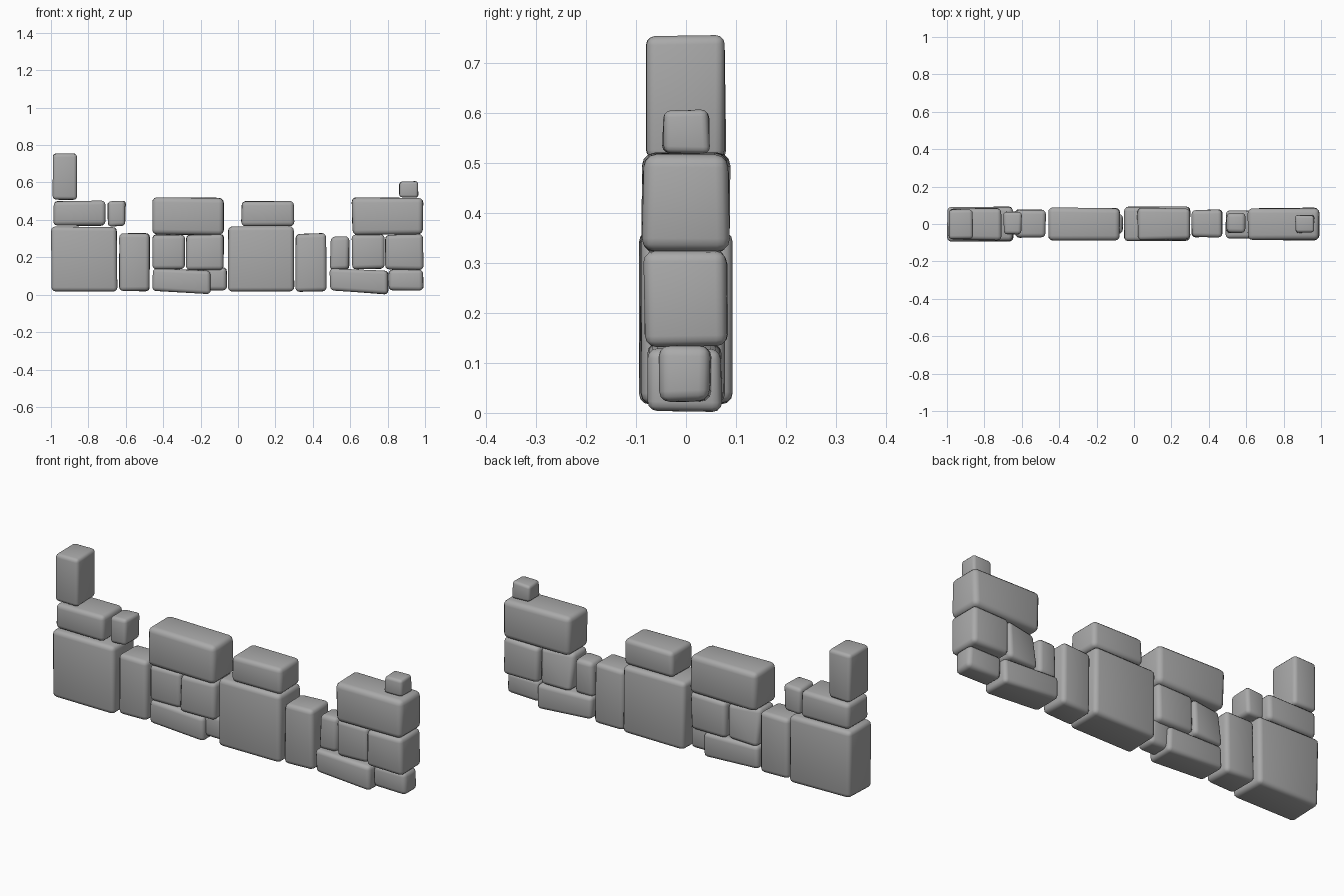
import bpy
import bmesh
import random
from mathutils import Vector

random.seed(4)
cube = bpy.data.objects.get("Cube")
if cube:
    bpy.data.objects.remove(cube, do_unlink=True)

# Single grey stone colour
stone = bpy.data.materials.new("grey_stone")
stone.use_nodes = True
GREY = (0.4, 0.4, 0.4, 1)
stone.diffuse_color = GREY
bsdf = stone.node_tree.nodes["Principled BSDF"]
bsdf.inputs["Base Color"].default_value = GREY
bsdf.inputs["Roughness"].default_value = 0.8


def block(name, x, y, z, bevel=0.022, tilt=0.0, pinch=0.0):
    """Rounded stone filling the x, y, z ranges; tilt drops its left end, pinch narrows its back."""
    low = Vector((x[0], y[0], z[0]))
    high = Vector((x[1], y[1], z[1]))
    size, middle = high - low, (low + high) / 2
    bm = bmesh.new()
    bmesh.ops.create_cube(bm, size=1)
    for v in bm.verts:
        side = v.co.copy()
        v.co = Vector([middle[i] + side[i] * size[i] for i in range(3)])
        # Hand-cut irregularity, always inwards
        for i in range(3):
            v.co[i] -= side[i] * random.uniform(0, 0.014)
        if side.z < 0:
            v.co.z -= tilt * (side.x + 0.5)
        else:
            v.co.z -= tilt * 0.5 * (side.x + 0.5)
        if side.y > 0 and side.x < 0:
            v.co.y -= pinch * (side.z + 0.5)
    bmesh.ops.bevel(bm, geom=bm.edges[:], offset=bevel, segments=3,
                    profile=0.5, affect='EDGES', clamp_overlap=True)
    for f in bm.faces:
        f.smooth = True
    mesh = bpy.data.meshes.new(name)
    bm.to_mesh(mesh)
    bm.free()
    mesh.materials.append(stone)
    obj = bpy.data.objects.new(name, mesh)
    bpy.context.collection.objects.link(obj)
    return obj


# Big square stone with a tall narrow stone beside it, used twice
for label, start in (("right", -1.0), ("middle", -0.055)):
    block(label + "_big_stone", (start, start + 0.357), (-0.095, 0.095), (0.015, 0.367))
    block(label + "_upright_stone", (start + 0.36, start + 0.532), (-0.075, 0.08), (0.015, 0.33))

# Stacked bay: base stones, two middle stones and a long top stone, used twice
for label, start in (("centre", -0.46), ("left", 0.607)):
    block(label + "_top_stone", (start, start + 0.387), (-0.09, 0.09), (0.318, 0.522), 0.026)
    block(label + "_middle_stone_a", (start, start + 0.178), (-0.075, 0.08), (0.135, 0.325), pinch=0.035)
    block(label + "_middle_stone_b", (start + 0.178, start + 0.388), (-0.087, 0.085), (0.13, 0.325))
for label, start in (("centre", -0.46), ("left", 0.488)):
    block(label + "_base_stone", (start, start + 0.318), (-0.078, 0.075), (0.018, 0.142), 0.02, tilt=0.018)
block("centre_base_filler", (-0.19, -0.055), (-0.055, 0.055), (0.018, 0.15))
block("left_base_end", (0.802, 0.995), (-0.058, 0.053), (0.018, 0.137))
block("left_small_upright", (0.49, 0.597), (-0.052, 0.06), (0.13, 0.315))

# Upper loose stones
block("right_upper_slab", (-0.99, -0.705), (-0.088, 0.088), (0.365, 0.505))
block("middle_upper_slab", (0.015, 0.305), (-0.088, 0.088), (0.365, 0.505))
block("right_tower_stone", (-0.992, -0.858), (-0.085, 0.082), (0.503, 0.76), 0.018)
block("right_small_stone", (-0.7, -0.598), (-0.058, 0.07), (0.363, 0.503), 0.018)
block("left_cap_stone", (0.86, 0.968), (-0.05, 0.05), (0.518, 0.61), 0.014)
